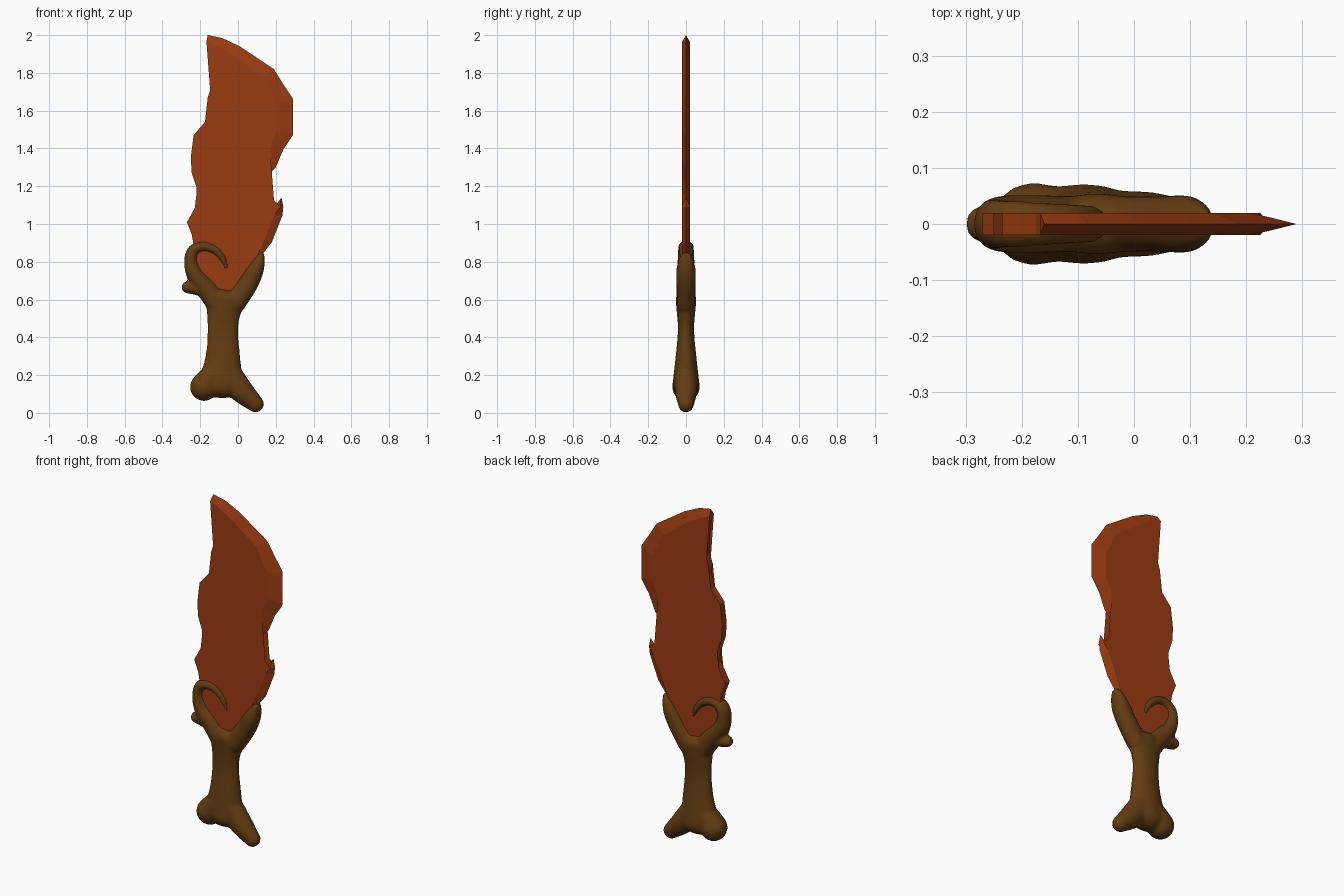
import bpy
import bmesh
import math
from mathutils import Vector

cube = bpy.data.objects.get("Cube")
if cube:
    bpy.data.objects.remove(cube, do_unlink=True)


def make_material(name, color):
    mat = bpy.data.materials.new(name)
    mat.use_nodes = True
    mat.diffuse_color = (*color, 1)
    bsdf = next(n for n in mat.node_tree.nodes if n.type == 'BSDF_PRINCIPLED')
    bsdf.inputs["Base Color"].default_value = (*color, 1)
    return mat


def make_object(name, bm, mat):
    bmesh.ops.recalc_face_normals(bm, faces=bm.faces[:])
    mesh = bpy.data.meshes.new(name)
    bm.to_mesh(mesh)
    bm.free()
    mesh.materials.append(mat)
    obj = bpy.data.objects.new(name, mesh)
    bpy.context.collection.objects.link(obj)
    return obj


rust = make_material("rust orange", (0.33, 0.045, 0.006))
brown = make_material("bone brown", (0.127, 0.046, 0.006))


# Blade: flat core with one side ground down to a sharp edge
HALF = 0.02
# Sharp edge from the tip to the root: x, z, width of the bevel
edge = [(-.16, 2, .035), (-.085, 1.985, .05), (.01, 1.94, .06), (.19, 1.82, .07),
        (.24, 1.74, .08), (.29, 1.665, .085), (.29, 1.47, .085), (.24, 1.395, .08),
        (.2, 1.3, .07), (.12, 1.22, .06), (.095, 1.155, .05), (.1, 1.1, .045),
        (.125, 1.065, .04), (.165, 1.07, .03), (.2, 1.1, .015), (.23, 1.14, .04),
        (.24, 1.09, .015), (.235, 1.045, .04), (.18, .905, .05), (.115, .82, .04)]
# Blunt rim: hidden root, then the wavy spine up to the tip
rim = [(.05, .7), (-.065, .6), (-.18, .69), (-.24, .78), (-.245, .86), (-.235, .89),
       (-.245, .945), (-.27, 1.01), (-.215, 1.11), (-.21, 1.165), (-.245, 1.27),
       (-.25, 1.35), (-.235, 1.47), (-.175, 1.54), (-.15, 1.615), (-.16, 1.67),
       (-.14, 1.73), (-.14, 1.83), (-.15, 1.92)]


def inset_edge(points):
    result = []
    for i, (x, z, width) in enumerate(points):
        here = Vector((x, z))
        inward = Vector((0, 0))
        for a, b in ((i - 1, i), (i, i + 1)):
            if a >= 0 and b < len(points):
                d = (Vector(points[b][:2]) - Vector(points[a][:2])).normalized()
                inward += Vector((d.y, -d.x))
        result.append(here + inward.normalized() * width)
    return result


def build_blade():
    bm = bmesh.new()
    sharp = [bm.verts.new((x, 0, z)) for x, z, w in edge]
    outline = inset_edge(edge) + [Vector(p) for p in rim]
    front, back = ([bm.verts.new((p.x, y, p.y)) for p in outline] for y in (-HALF, HALF))
    last = len(edge) - 1
    for side in (front, back):
        for i in range(last):
            bm.faces.new((sharp[i], sharp[i + 1], side[i + 1], side[i]))
    for i in range(last, len(outline)):
        j = (i + 1) % len(outline)
        bm.faces.new((front[i], front[j], back[j], back[i]))
    for i in (0, last):
        bm.faces.new((sharp[i], front[i], back[i]))
    caps = [bm.faces.new(front), bm.faces.new(back)]
    bmesh.ops.triangulate(bm, faces=caps, ngon_method='EAR_CLIP')
    return make_object("blade", bm, rust)


build_blade()


# Bone handle: tapered limbs fused into one smooth body
def spline(points, steps=6):
    pts = [Vector(p) for p in points]
    pts = [2 * pts[0] - pts[1]] + pts + [2 * pts[-1] - pts[-2]]
    out = []
    for a, b, c, d in zip(pts, pts[1:], pts[2:], pts[3:]):
        for s in range(steps):
            t = s / steps
            out.append(b + (c - a) * (t / 2) + (2 * a - 5 * b + 4 * c - d) * (t * t / 2)
                       + (3 * b - a - 3 * c + d) * (t ** 3 / 2))
    return out + [pts[-2]]


def add_limb(bm, points, sides=20):
    """Points are x, z, half width in the blade plane, half depth."""
    path = spline(points)
    rings = []
    for i, p in enumerate(path):
        d = path[min(i + 1, len(path) - 1)] - path[max(i - 1, 0)]
        rings.append((p, Vector((d.x, d.y)).normalized(), 0, 1))
    # Rounded ends
    start, end = rings[0], rings[-1]
    for k in range(1, 5):
        angle = math.radians(20 * k)
        push, shrink = math.sin(angle), math.cos(angle)
        rings.insert(0, (start[0], start[1], -push, shrink))
        rings.append((end[0], end[1], push, shrink))
    loops = []
    for p, d, push, shrink in rings:
        cap = min(p.z, p.w) * push
        loop = []
        for k in range(sides):
            a = math.tau * k / sides
            w = math.cos(a) * p.z * shrink
            loop.append(bm.verts.new((p.x + d.x * cap - d.y * w,
                                      math.sin(a) * p.w * shrink,
                                      p.y + d.y * cap + d.x * w)))
        loops.append(loop)
    for a, b in zip(loops, loops[1:]):
        for k in range(sides):
            n = (k + 1) % sides
            bm.faces.new((a[k], a[n], b[n], b[k]))
    bm.faces.new(loops[0][::-1])
    bm.faces.new(loops[-1])


limbs = {
    "shaft": [(-.09, .15, .12, .072), (-.08, .3, .092, .055), (-.08, .44, .081, .043),
              (-.075, .54, .093, .05), (-.065, .6, .115, .055)],
    "left_knuckle": [(-.09, .22, .08, .06), (-.18, .137, .075, .074)],
    "right_knuckle": [(-.05, .19, .08, .06), (.03, .105, .062, .057), (.095, .045, .045, .042)],
    "right_prong": [(-.02, .58, .06, .05), (.05, .68, .055, .05), (.088, .75, .047, .052),
                    (.11, .8, .034, .043), (.125, .835, .016, .03)],
    "curled_horn": [(-.11, .58, .06, .05), (-.17, .66, .055, .052), (-.225, .725, .046, .052),
                    (-.25, .8, .036, .046), (-.235, .86, .032, .043), (-.18, .882, .028, .04),
                    (-.12, .86, .025, .037), (-.08, .815, .021, .034), (-.062, .77, .012, .03)],
    "stub": [(-.18, .655, .04, .04), (-.268, .665, .032, .034)],
}
bone = bmesh.new()
for limb in limbs.values():
    add_limb(bone, limb)
handle = make_object("bone_handle", bone, brown)
fuse = handle.modifiers.new("fuse", 'REMESH')
fuse.mode = 'VOXEL'
fuse.voxel_size = 0.008
fuse.use_smooth_shade = True
soften = handle.modifiers.new("soften", 'SMOOTH')
soften.factor = 0.5
soften.iterations = 8
